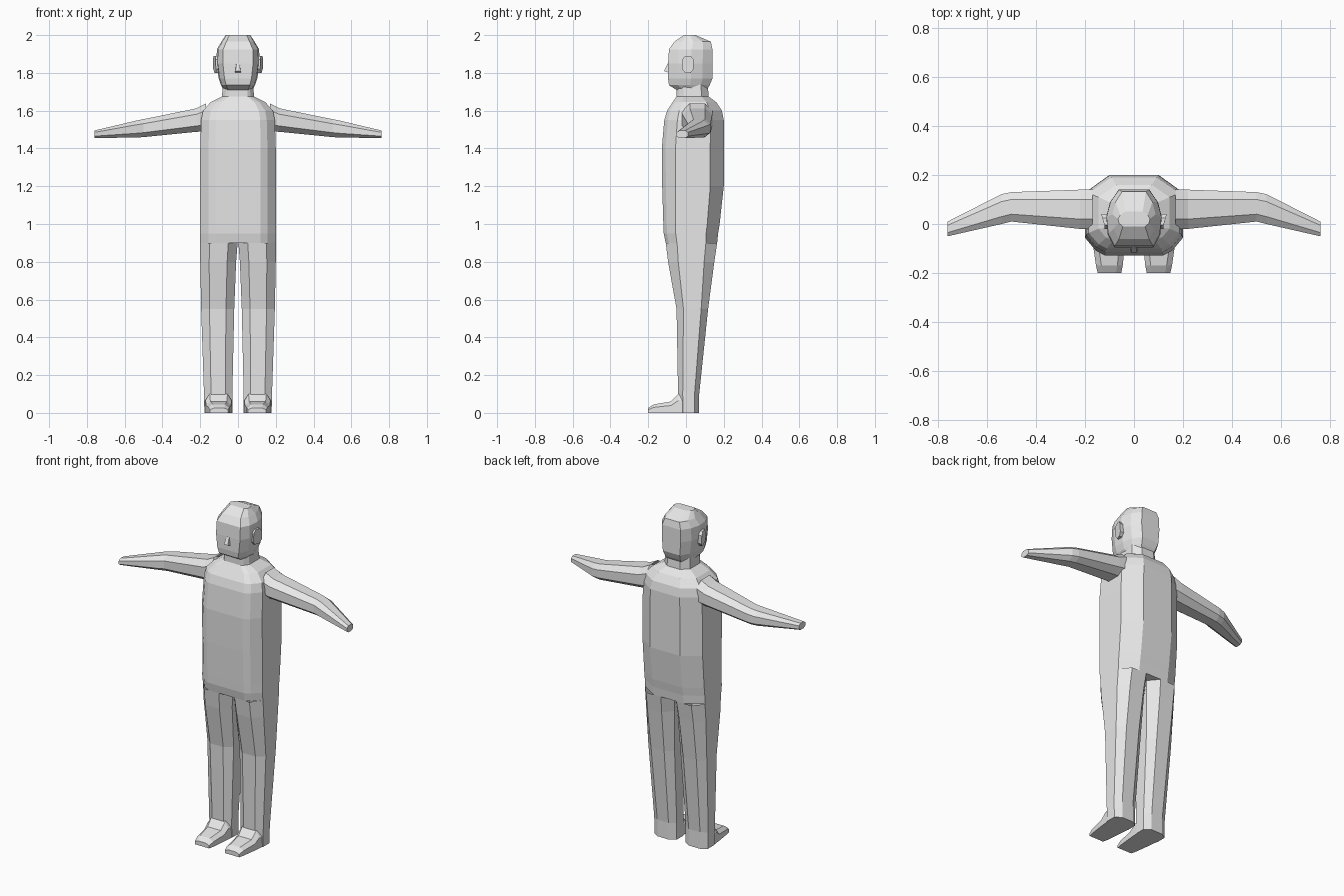
import bpy, bmesh

if "Cube" in bpy.data.objects:
    bpy.data.objects.remove(bpy.data.objects["Cube"])

skin = bpy.data.materials.new("light grey")
skin.diffuse_color = (0.8, 0.8, 0.8, 1)
skin.use_nodes = True
skin.node_tree.nodes["Principled BSDF"].inputs["Base Color"].default_value = skin.diffuse_color


def loft(name, rings, start=True, end=True, mirror=False):
    """Skin a list of equal-length point rings, optionally capping the ends."""
    bm = bmesh.new()
    vr = [[bm.verts.new(p) for p in r] for r in rings]
    n = len(vr[0])
    for a, b in zip(vr, vr[1:]):
        for i in range(n):
            j = (i + 1) % n
            bm.faces.new((a[i], a[j], b[j], b[i]))
    if start:
        bm.faces.new(vr[0][::-1])
    if end:
        bm.faces.new(vr[-1])
    bmesh.ops.recalc_face_normals(bm, faces=bm.faces)
    me = bpy.data.meshes.new(name)
    bm.to_mesh(me)
    bm.free()
    me.materials.append(skin)
    ob = bpy.data.objects.new(name, me)
    bpy.context.collection.objects.link(ob)
    if mirror:
        ob.modifiers.new("Mirror", 'MIRROR').use_mirror_merge = False
    return ob


def body_ring(shape, z, hw, yf, yb):
    """Symmetric horizontal ring: shape is (width share, depth share), front to back."""
    half = [(hw * a, yf + (yb - yf) * b, z) for a, b in shape]
    return half + [(-x, y, h) for x, y, h in reversed(half)]


def octagon(a0, a1, b0, b1, ca=0.25, cb=0.22):
    """Rectangle with cut corners."""
    da, db = (a1 - a0) * ca, (b1 - b0) * cb
    return [(a0 + da, b0), (a1 - da, b0), (a1, b0 + db), (a1, b1 - db),
            (a1 - da, b1), (a0 + da, b1), (a0, b1 - db), (a0, b0 + db)]


# Torso and neck
torso_shape = [(0.6, 0), (0.78, 0.06), (1, 0.22), (1, 0.78), (0.5, 1)]
torso = [(0.90, .2, -.108, .165), (0.95, .2, -.118, .17), (1.0, .2, -.12, .178),
         (1.2, .2, -.126, .2), (1.4, .2, -.128, .2), (1.55, .195, -.115, .2),
         (1.6, .185, -.1, .19), (1.645, .145, -.07, .16), (1.675, .085, -.05, .12),
         (1.74, .08, -.05, .115)]
loft("torso", [body_ring(torso_shape, *r) for r in torso], end=False)

# Head
head_shape = [(0.7, 0), (0.94, 0.22), (1, 0.52), (0.86, 0.78), (0.55, 1)]
head = [(1.71, .075, -.05, .11), (1.735, .09, -.09, .125), (1.77, .102, -.095, .14),
        (1.85, .114, -.095, .14), (1.925, .112, -.09, .14), (1.965, .088, -.062, .132),
        (2.0, .065, -.01, .05)]
loft("head", [body_ring(head_shape, *r) for r in head])

# Nose wedge
loft("nose", [[(-.016, -.09, 1.80), (.016, -.09, 1.80), (.013, -.116, 1.81), (-.013, -.116, 1.81)],
              [(-.01, -.09, 1.85), (.01, -.09, 1.85), (.008, -.096, 1.85), (-.008, -.096, 1.85)]])

# Ears, flaring outwards towards the back
ear = octagon(-.02, .04, 1.80, 1.89)
loft("ear", [[(.098, y, z) for y, z in ear],
             [(.116 + .35 * max(y, 0) + .05 * (z - 1.8), y, z) for y, z in ear]],
     start=False, mirror=True)

# Arms
arm = [(.17, -.02, .14, 1.49, 1.637), (.22, -.02, .14, 1.488, 1.612),
       (.5, .01, .13, 1.46, 1.555), (.54, 0, .122, 1.458, 1.547),
       (.76, -.05, .01, 1.455, 1.495)]
loft("arm", [[(r[0], y, z) for y, z in octagon(*r[1:], 0.25, 0.25)] for r in arm],
     start=False, mirror=True)

# Legs
leg = [(0, .03, .178, -.04, .07), (.1, .03, .18, -.042, .07), (.55, .02, .195, -.05, .117),
       (.8, .01, .2, -.095, .15), (.9, .002, .2, -.107, .165)]
loft("leg", [[(x, y, r[0]) for x, y in octagon(*r[1:])] for r in leg],
     end=False, mirror=True)

# Feet
foot = [(-.2, .052, .148, .026), (-.17, .046, .155, .045), (-.08, .037, .168, .06),
        (-.04, .034, .172, .1), (0, .031, .177, .1)]
loft("foot", [[(x0, y, 0), (x1, y, 0), (x1, y, h * .65), (x1 - .022, y, h),
               (x0 + .022, y, h), (x0, y, h * .65)] for y, x0, x1, h in foot],
     end=False, mirror=True)
